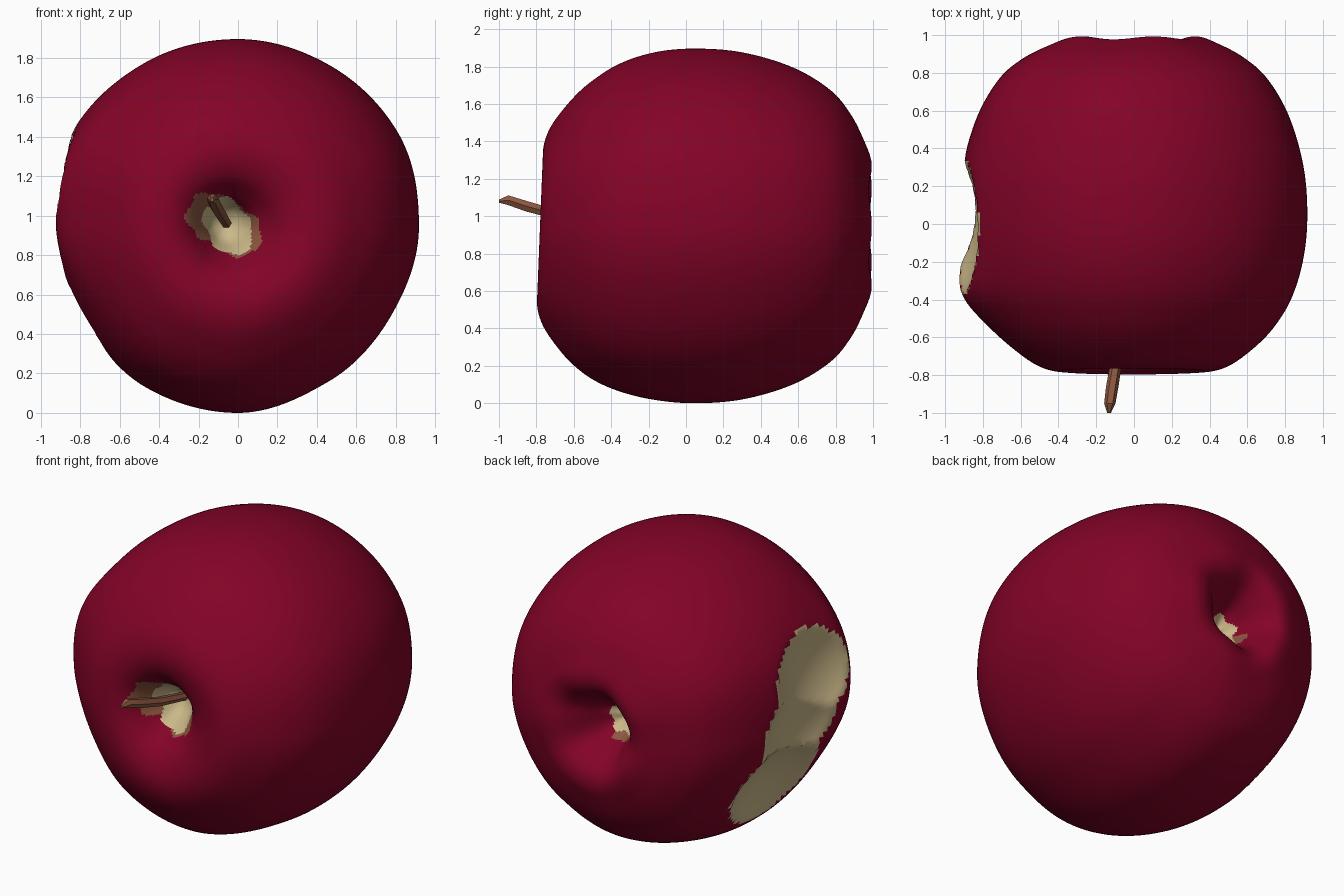
import bpy, bmesh, math
from mathutils import Vector

if "Cube" in bpy.data.objects:
    bpy.data.objects.remove(bpy.data.objects["Cube"])

CORE = Vector((0, 0, 0.96))
SIDES = 200


def material(name, rgb):
    m = bpy.data.materials.new(name)
    m.diffuse_color = (*rgb, 1)
    m.use_nodes = True
    m.node_tree.nodes["Principled BSDF"].inputs["Base Color"].default_value = m.diffuse_color
    return m


skin = material("red_skin", (0.228, 0.001, 0.02))
flesh = material("cream_flesh", (0.60, 0.48, 0.25))
brown = material("stem_brown", (0.26, 0.095, 0.05))


def make_object(name, bm, mats, angle):
    bmesh.ops.recalc_face_normals(bm, faces=bm.faces)
    me = bpy.data.meshes.new(name)
    bm.to_mesh(me)
    bm.free()
    for m in mats:
        me.materials.append(m)
    ob = bpy.data.objects.new(name, me)
    bpy.context.collection.objects.link(ob)
    bpy.ops.object.select_all(action='DESELECT')
    ob.select_set(True)
    bpy.context.view_layer.objects.active = ob
    bpy.ops.object.shade_smooth_by_angle(angle=math.radians(angle))
    return ob


def smooth_path(pts, cuts):
    """Catmull-Rom curve through the profile points."""
    out = []
    for i in range(len(pts) - 1):
        p = [Vector(pts[max(0, min(len(pts) - 1, i + k))]) for k in (-1, 0, 1, 2)]
        for s in range(cuts):
            t = s / cuts
            out.append(0.5 * (2 * p[1] + (p[2] - p[0]) * t
                              + (2 * p[0] - 5 * p[1] + 4 * p[2] - p[3]) * t * t
                              + (3 * p[1] - p[0] - 3 * p[2] + p[3]) * t ** 3))
    return out + [Vector(pts[-1])]


# Body profile (radius, y) from the stem hollow to the blossom hollow
profile = [(0, -0.45), (0.08, -0.50), (0.15, -0.62), (0.25, -0.735), (0.38, -0.78),
           (0.51, -0.755), (0.64, -0.67), (0.76, -0.555), (0.86, -0.40), (0.925, -0.2),
           (0.95, 0.03), (0.93, 0.3), (0.85, 0.57), (0.73, 0.77), (0.60, 0.88),
           (0.46, 0.95), (0.35, 0.985), (0.26, 0.96), (0.18, 0.87), (0.11, 0.74),
           (0.05, 0.68), (0, 0.67)]

# Uneven outline seen from the front: radius every 30 degrees from +x
outline = [0.925, 0.948, 0.948, 0.958, 0.963, 0.975,
           0.935, 0.92, 0.948, 0.953, 0.918, 0.906]


def outline_scale(a):
    u = (a / (2 * math.pi) * 12) % 12
    i, t = int(u), u - int(u)
    t = t * t * (3 - 2 * t)
    return (outline[i] * (1 - t) + outline[(i + 1) % 12] * t) / 0.95


# Overlapping bites on the left side: direction, nearest distance to core
BITE_R = 0.66
bites = [(Vector((-0.9, -0.01, 0.18)), 0.825),
         (Vector((-0.9, 0.09, -0.08)), 0.82),
         (Vector((-0.81, 0.16, -0.44)), 0.79)]


def bite_depth(p):
    """Distance from the core to the bitten surface along p, or None."""
    d = (p - CORE).normalized()
    best = None
    for direction, near in bites:
        c = direction.normalized() * (near + BITE_R)
        b = d.dot(c)
        disc = b * b - c.length_squared + BITE_R ** 2
        if b > 0 and disc > 0:
            t = b - math.sqrt(disc)
            if t < (p - CORE).length and (best is None or t < best):
                best = t
    return best


bm = bmesh.new()
rings = []
for r, y in smooth_path(profile, 8):
    r = max(r, 0)
    ring = []
    for i in range(SIDES):
        a = 2 * math.pi * i / SIDES
        # hollows sit a little off centre, body is uneven
        pull = max(0, 1 - r / 0.35)
        wob = 0.992 * outline_scale(a)
        # swollen skin in front of the bite
        side = math.atan2(math.sin(a), -math.cos(a))
        wob += 0.07 * math.exp(-((y + 0.38) / 0.17) ** 2 - ((side - 0.15) / 0.45) ** 2)
        x = r * wob * math.cos(a) - (0.065 if y < 0 else 0.07) * pull
        z = r * wob * math.sin(a) + CORE.z + 0.01 * pull
        yy = y + 0.04 * (z - CORE.z) * max(0, min(1, (-0.1 - y) / 0.4))
        # gentle lobes around the blossom end
        if y > 0.6:
            yy += 0.015 * math.cos(5 * a) * min(1, r / 0.2) * max(0, 1 - r / 0.7)
        ring.append(bm.verts.new((x, yy, z)))
    rings.append(ring)
for lo, hi in zip(rings, rings[1:]):
    for i in range(SIDES):
        j = (i + 1) % SIDES
        bm.faces.new((lo[i], lo[j], hi[j], hi[i]))
bmesh.ops.remove_doubles(bm, verts=bm.verts, dist=1e-5)

# Carve the bites
bitten = set()
for v in bm.verts:
    if v.co.x < -0.4:
        t = bite_depth(v.co)
        if t is not None:
            bitten.add(v)
            v.co = CORE + (v.co - CORE).normalized() * t

# Colours: skin, flesh in bite and hollows, brown edging round the hollows
for f in bm.faces:
    c = f.calc_center_median()
    f.material_index = 0
    if sum(v in bitten for v in f.verts) >= 2:
        f.material_index = 1
    elif c.y < -0.3:
        dx, dz = c.x + 0.07, c.z - 0.97
        a = math.atan2(dz, dx)
        edge = 0.16 + 0.045 * math.cos(2 * (a - 2.6)) + 0.01 * math.sin(9 * a)
        fx, fz = c.x + 0.05, c.z - 0.96
        fa = math.atan2(fz, fx)
        if math.hypot(fx, fz) < 0.13 + 0.022 * math.cos(2 * (fa - 2.1)) + 0.01 * math.sin(5 * fa):
            f.material_index = 1
        elif math.hypot(dx, dz) < edge:
            f.material_index = 2
    elif c.y > 0.3:
        dx, dz = c.x + 0.06, c.z - 0.965
        a = math.atan2(dz, dx)
        d = math.hypot(dx, dz)
        if d < 0.095 + 0.01 * math.sin(5 * a):
            f.material_index = 1
        elif d < 0.125 and dz < -0.02 and dx < 0.05:
            f.material_index = 2
# rest the body on the ground
low = min(v.co.z for v in bm.verts)
for v in bm.verts:
    v.co.z -= low
make_object("apple_body", bm, [skin, flesh, brown], 40)

# Stem: six-sided tapering twig with a slanted tip
path = [((-0.055, -0.42, 0.955), 0.026), ((-0.085, -0.68, 1.005), 0.030),
        ((-0.115, -0.86, 1.055), 0.033), ((-0.128, -0.95, 1.085), 0.030),
        ((-0.132, -1.0, 1.08), 0.010)]
bm = bmesh.new()
rings = []
for p, r in path:
    rings.append([bm.verts.new((p[0] + r * math.cos(k * math.pi / 3), p[1],
                                p[2] + r * math.sin(k * math.pi / 3))) for k in range(6)])
for lo, hi in zip(rings, rings[1:]):
    for i in range(6):
        j = (i + 1) % 6
        bm.faces.new((lo[i], lo[j], hi[j], hi[i]))
bm.faces.new(rings[0])
bm.faces.new(rings[-1])
make_object("stem", bm, [brown], 35)
